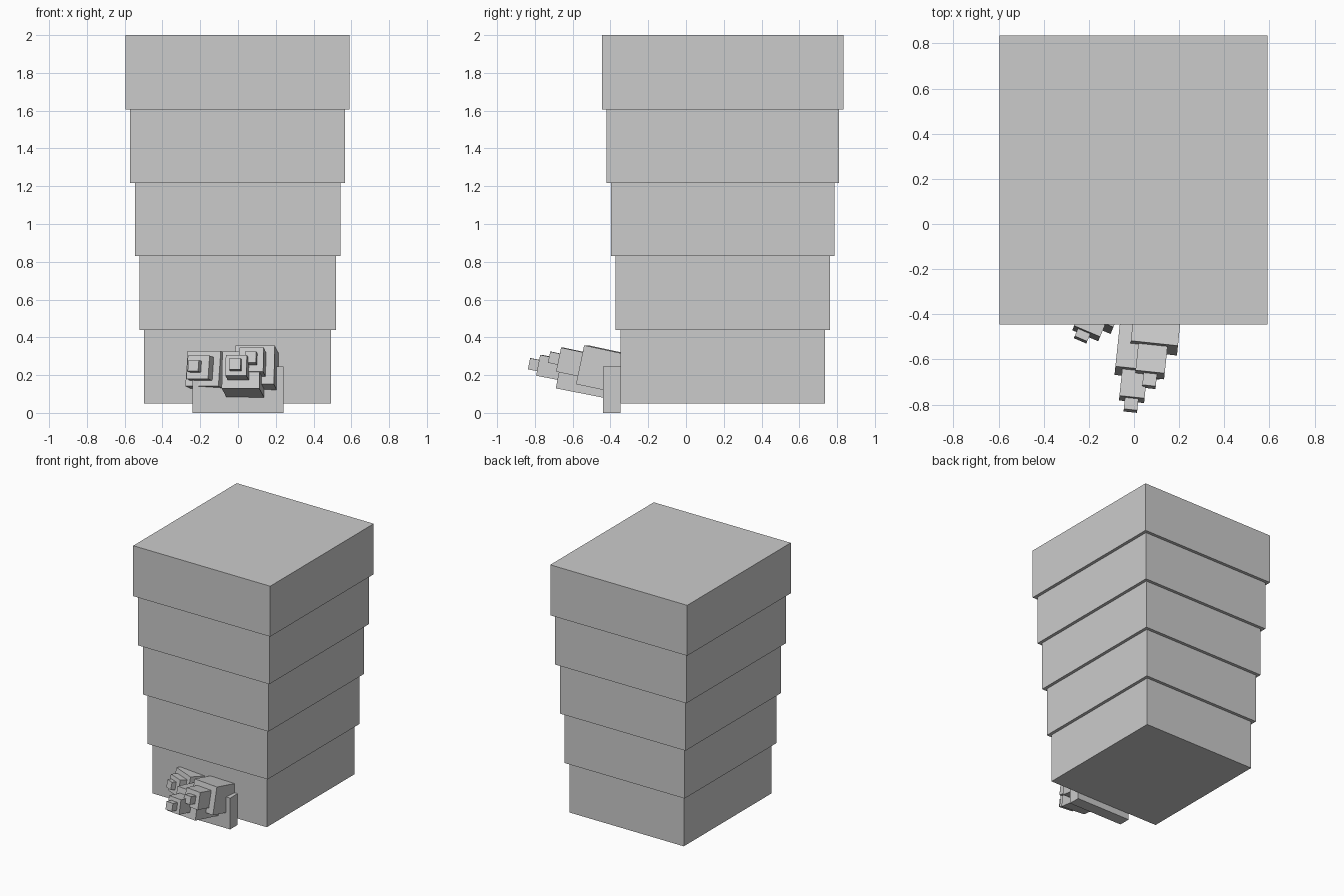
import bpy
from math import radians
from mathutils import Vector, Matrix

if "Cube" in bpy.data.objects:
    bpy.data.objects.remove(bpy.data.objects["Cube"])

grey = bpy.data.materials.new("light_grey")
grey.diffuse_color = (0.6, 0.6, 0.6, 1)
grey.use_nodes = True
grey.node_tree.nodes["Principled BSDF"].inputs["Base Color"].default_value = grey.diffuse_color


def box(name, size, matrix):
    """Box of the given size placed by a matrix."""
    bpy.ops.mesh.primitive_cube_add(size=1)
    ob = bpy.context.object
    ob.name = name
    ob.data.transform(matrix @ Matrix.Diagonal((*size, 1)))
    ob.data.materials.append(grey)
    return ob


def span(name, lo, hi):
    """Upright box between two corners."""
    lo, hi = Vector(lo), Vector(hi)
    return box(name, hi - lo, Matrix.Translation((lo + hi) / 2))


# Tower: five tiers, each a little wider than the one below
levels = [0.05, 0.44, 0.83, 1.217, 1.605, 2.0]
for i in range(5):
    g = 0.0245 * i
    span(f"tower_tier_{i + 1}",
         (-0.497 - g, -0.348 - g, levels[i]),
         (0.493 + g, 0.737 + g, levels[i + 1]))

# Low slab at the foot of the front wall
span("front_slab", (-0.24, -0.44, 0.0), (0.24, -0.348, 0.245))


def spout(name, yaw, pitch, steps):
    """Stepped spike: boxes given by front centre, width and length."""
    rot = Matrix.Rotation(radians(-yaw), 4, 'Z') @ Matrix.Rotation(radians(-pitch), 4, 'X')
    for i, (front, width, length) in enumerate(steps):
        m = Matrix.Translation(front) @ rot @ Matrix.Translation((0, length / 2, 0))
        box(f"{name}_step_{i + 1}", (width, length, width), m)


# Three stepped spikes leaning out of the front wall
spout("left_spike", 23, 10, [
    ((-0.185, -0.435, 0.235), 0.19, 0.18),
    ((-0.212, -0.485, 0.242), 0.125, 0.12),
    ((-0.237, -0.513, 0.25), 0.06, 0.08)])
spout("middle_spike", 6, 11, [
    ((0.015, -0.66, 0.228), 0.2, 0.34),
    ((-0.01, -0.777, 0.252), 0.112, 0.16),
    ((-0.016, -0.828, 0.26), 0.06, 0.1)])
spout("right_spike", 6, 12, [
    ((0.088, -0.55, 0.255), 0.21, 0.25),
    ((0.07, -0.668, 0.282), 0.13, 0.16),
    ((0.066, -0.722, 0.295), 0.06, 0.1)])
